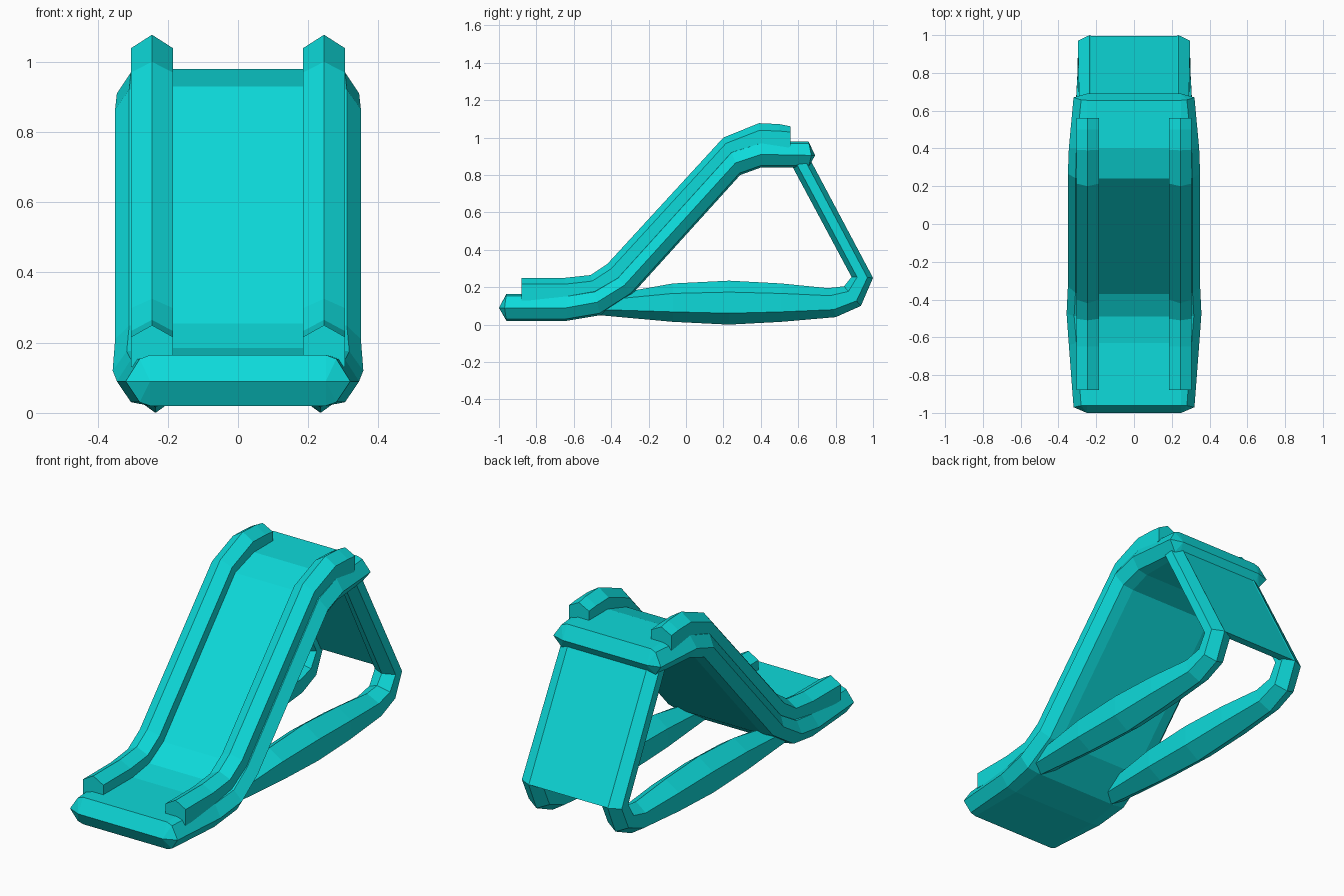
import bpy
import bmesh
from mathutils import Vector

cube = bpy.data.objects.get("Cube")
if cube:
    bpy.data.objects.remove(cube, do_unlink=True)

teal = bpy.data.materials.new("turquoise plastic")
teal.use_nodes = True
colour = (0.004, 0.70, 0.70, 1)
teal.diffuse_color = colour
teal.node_tree.nodes["Principled BSDF"].inputs["Base Color"].default_value = colour


def loft(name, rings, caps=True):
    """Skin a row of equal-sized closed rings into a flat-shaded solid."""
    bm = bmesh.new()
    rows = [[bm.verts.new(p) for p in ring] for ring in rings]
    count = len(rows[0])
    for a, b in zip(rows, rows[1:]):
        for i in range(count):
            j = (i + 1) % count
            bm.faces.new((a[i], a[j], b[j], b[i]))
    if caps:
        bm.faces.new(rows[0])
        bm.faces.new(rows[-1])
    bmesh.ops.remove_doubles(bm, verts=bm.verts, dist=0.0005)
    bmesh.ops.recalc_face_normals(bm, faces=bm.faces)
    mesh = bpy.data.meshes.new(name)
    bm.to_mesh(mesh)
    bm.free()
    mesh.materials.append(teal)
    obj = bpy.data.objects.new(name, mesh)
    bpy.context.scene.collection.objects.link(obj)
    return obj


def at(x, yz):
    return Vector((x, yz[0], yz[1]))


def mix(a, b, t):
    return tuple(Vector(a).lerp(Vector(b), t))


# Slide bed: upper edge, side ridge, lower edge, half width
bed = [
    ((-0.96, 0.165), (-0.97, 0.09), (-0.96, 0.02), 0.32),
    ((-0.63, 0.163), (-0.64, 0.09), (-0.64, 0.02), 0.345),
    ((-0.49, 0.185), (-0.475, 0.12), (-0.46, 0.05), 0.357),
    ((-0.37, 0.255), (-0.33, 0.21), (-0.29, 0.16), 0.35),
    ((0.24, 0.93), (0.265, 0.865), (0.29, 0.80), 0.35),
    ((0.40, 0.98), (0.40, 0.91), (0.40, 0.84), 0.345),
    ((0.655, 0.98), (0.67, 0.905), (0.655, 0.84), 0.32),
]


def bed_ring(top, mid, low, width):
    half = [(0.25, top), (width - 0.04, mix(mid, top, 0.85)), (width, mid),
            (width - 0.04, mix(mid, low, 0.85)), (0.25, low)]
    return [at(x, p) for x, p in half] + [at(-x, p) for x, p in reversed(half)]


def tip_ring(y, z):
    return [at(0.25, (y, z))] * 5 + [at(-0.25, (y, z))] * 5


rings = [tip_ring(-1.0, 0.09)] + [bed_ring(*s) for s in bed] + [tip_ring(0.69, 0.905)]
loft("slide_bed", rings, caps=False)

# Side rails: ridge and foot, with a roof-shaped section
rail = [
    ((-0.88, 0.25), (-0.88, 0.13)), ((-0.65, 0.25), (-0.64, 0.13)),
    ((-0.51, 0.265), (-0.48, 0.15)), ((-0.42, 0.325), (-0.35, 0.23)),
    ((0.20, 1.0), (0.25, 0.89)), ((0.39, 1.077), (0.40, 0.94)),
    ((0.50, 1.072), (0.50, 0.94)), ((0.56, 1.06), (0.56, 0.95)),
]

# Support frame: outer ridge, inner ridge, half thickness
frame = [
    ((-0.46, 0.05), (-0.38, 0.165), 0.06),
    ((-0.07, 0.015), (-0.07, 0.22), 0.08),
    ((0.23, 0.0), (0.23, 0.235), 0.085),
    ((0.51, 0.015), (0.51, 0.22), 0.08),
    ((0.80, 0.04), (0.76, 0.195), 0.065),
    ((0.935, 0.10), (0.845, 0.205), 0.062),
    ((1.0, 0.25), (0.885, 0.255), 0.062),
    ((0.66, 0.89), (0.55, 0.88), 0.055),
]

for side, sign in (("left", 1), ("right", -1)):
    centre = 0.245 * sign
    rings = []
    for ridge, foot in rail:
        shoulder = mix(ridge, foot, 0.28)
        rings.append([at(centre, ridge), at(centre + 0.06, shoulder), at(centre + 0.06, foot),
                      at(centre - 0.06, foot), at(centre - 0.06, shoulder)])
    loft(side + "_rail", rings)

    centre = 0.235 * sign
    rings = []
    for outer, inner, w in frame:
        a, b = mix(outer, inner, 0.26), mix(outer, inner, 0.74)
        rings.append([at(centre, outer), at(centre + w, a), at(centre + w, b),
                      at(centre, inner), at(centre - w, b), at(centre - w, a)])
    loft(side + "_support_frame", rings)

# Back panel between the two posts
rings = []
for outer, inner, _ in frame[-2:]:
    front, back = mix(outer, inner, 0.42), mix(outer, inner, 0.03)
    rings.append([at(-0.23, back), at(0.23, back), at(0.23, front), at(-0.23, front)])
loft("back_panel", rings)
